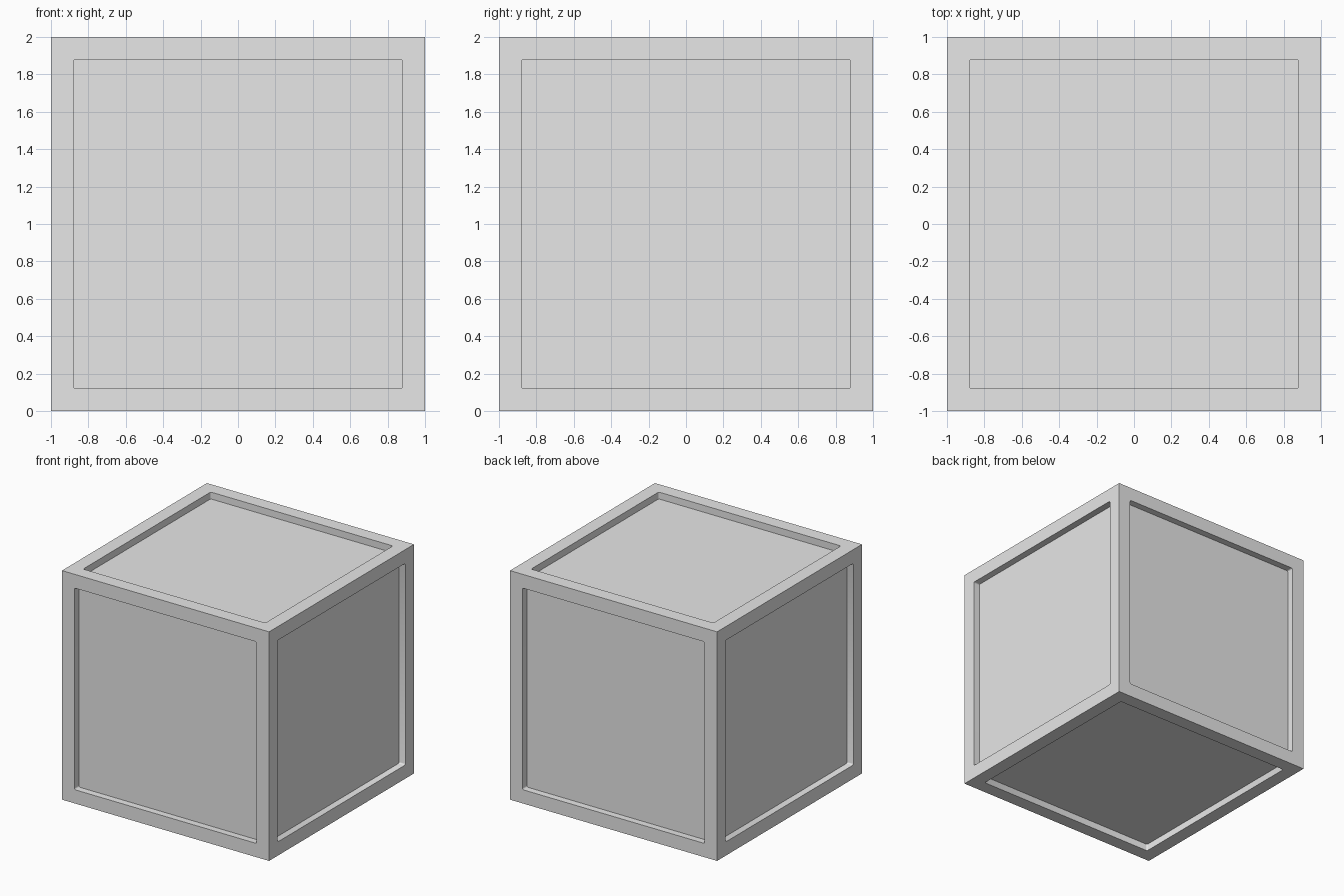
import bpy, bmesh
from mathutils import Vector

if "Cube" in bpy.data.objects:
    bpy.data.objects.remove(bpy.data.objects["Cube"])

HALF = 1.0       # half side of the cube
OPEN = 0.88      # half width of each recess
DEPTH = 0.06     # recess depth
ROUND = 0.012    # corner radius of each recess

grey = bpy.data.materials.new("light grey")
grey.diffuse_color = (0.8, 0.8, 0.8, 1)
grey.use_nodes = True
grey.node_tree.nodes["Principled BSDF"].inputs["Base Color"].default_value = grey.diffuse_color

# Solid cube standing on the ground
bm = bmesh.new()
bmesh.ops.create_cube(bm, size=2 * HALF)

# Sunken panel with rounded corners on every side
for face in list(bm.faces):
    normal = face.normal.copy()
    bmesh.ops.inset_region(bm, faces=[face], thickness=HALF - OPEN,
                           use_even_offset=True)
    # Round the four corners of the inset panel
    bmesh.ops.bevel(bm, geom=list(face.verts), offset=ROUND, segments=3,
                    profile=0.5, affect='VERTICES', clamp_overlap=False)
    panel = max((f for f in bm.faces if f.normal.dot(normal) > 0.99),
                key=lambda f: f.calc_area())
    # Sink the panel straight inwards
    res = bmesh.ops.extrude_discrete_faces(bm, faces=[panel])
    bmesh.ops.translate(bm, vec=-normal * DEPTH, verts=res["faces"][0].verts)

bmesh.ops.translate(bm, vec=Vector((0, 0, HALF)), verts=bm.verts)
bmesh.ops.recalc_face_normals(bm, faces=bm.faces)

mesh = bpy.data.meshes.new("panelled_cube")
bm.to_mesh(mesh)
bm.free()
mesh.materials.append(grey)
cube = bpy.data.objects.new("panelled_cube", mesh)
bpy.context.collection.objects.link(cube)

# Smooth only the rounded recess corners
bpy.context.view_layer.objects.active = cube
cube.select_set(True)
bpy.ops.object.shade_smooth_by_angle(angle=0.61)
